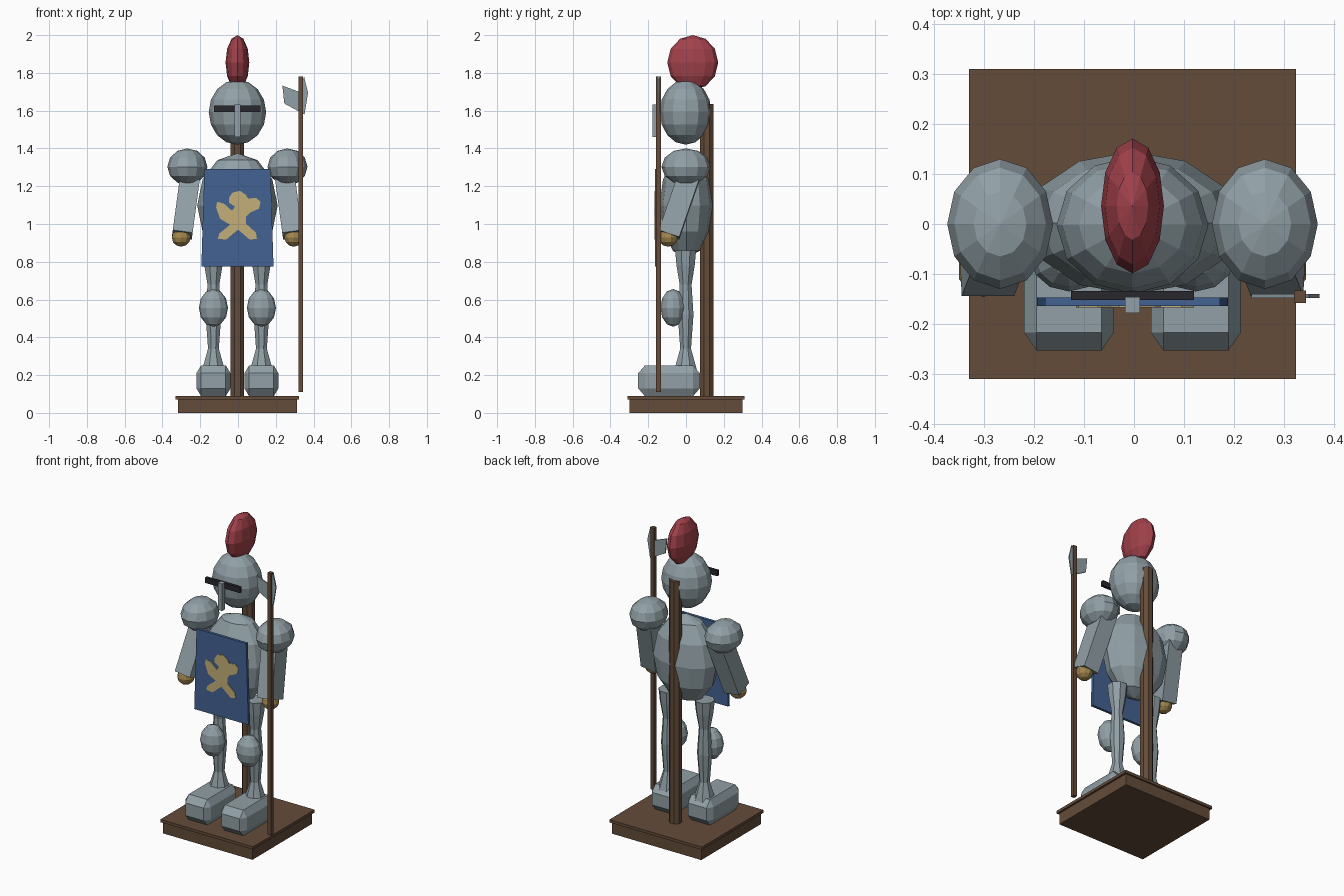
import bpy, bmesh, math
from mathutils import Vector, Matrix

if "Cube" in bpy.data.objects:
    bpy.data.objects.remove(bpy.data.objects["Cube"])

CX = -0.003  # symmetry axis of the figure


def mat(name, rgb):
    m = bpy.data.materials.new(name)
    m.diffuse_color = (*rgb, 1)
    m.use_nodes = True
    m.node_tree.nodes["Principled BSDF"].inputs["Base Color"].default_value = m.diffuse_color
    return m


STEEL = mat("steel", (0.283, 0.352, 0.381))
WOOD = mat("dark_wood", (0.127, 0.072, 0.041))
BLUE = mat("blue_cloth", (0.056, 0.122, 0.295))
TAN = mat("pale_gold", (0.546, 0.428, 0.188))
GOLD = mat("glove_gold", (0.352, 0.235, 0.075))
RED = mat("plume_red", (0.36, 0.053, 0.07))
BLACK = mat("visor_black", (0.021, 0.021, 0.027))


def finish(name, bm, material):
    bmesh.ops.recalc_face_normals(bm, faces=bm.faces)
    me = bpy.data.meshes.new(name)
    bm.to_mesh(me)
    bm.free()
    me.materials.append(material)
    ob = bpy.data.objects.new(name, me)
    bpy.context.collection.objects.link(ob)
    return ob


def ball(name, c, r, material, seg=12, rings=6):
    bm = bmesh.new()
    bmesh.ops.create_uvsphere(bm, u_segments=seg, v_segments=rings, radius=1)
    bmesh.ops.transform(bm, matrix=Matrix.Translation(c) @ Matrix.Diagonal((*r, 1)), verts=bm.verts)
    return finish(name, bm, material)


def box(name, lo, hi, material):
    bm = bmesh.new()
    bmesh.ops.create_cube(bm, size=1)
    for v in bm.verts:
        v.co = [lo[i] + (v.co[i] + 0.5) * (hi[i] - lo[i]) for i in range(3)]
    return finish(name, bm, material)


def plate(name, pts, y0, y1, material):
    """Extrude an x-z outline from y0 to y1."""
    bm = bmesh.new()
    f = bm.faces.new([bm.verts.new((x, y0, z)) for x, z in pts])
    new = bmesh.ops.extrude_face_region(bm, geom=[f])["geom"]
    bmesh.ops.translate(bm, vec=(0, y1 - y0, 0), verts=[g for g in new if isinstance(g, bmesh.types.BMVert)])
    return finish(name, bm, material)


def lathe(name, c, profile, sides, material):
    """Rings of (radius, z) joined and capped."""
    bm = bmesh.new()
    rings = []
    for r, z in profile:
        rings.append([bm.verts.new((c[0] + r * math.cos(a), c[1] + r * math.sin(a), z))
                      for a in (2 * math.pi * (k + 0.5) / sides for k in range(sides))])
    for a, b in zip(rings, rings[1:]):
        for k in range(sides):
            n = (k + 1) % sides
            bm.faces.new((a[k], a[n], b[n], b[k]))
    bm.faces.new(rings[0])
    bm.faces.new(rings[-1])
    return finish(name, bm, material)


def chamfered_box(name, c, h, d, material):
    """Box with a separate chamfer depth on each axis."""
    bm = bmesh.new()
    for sx in (-1, 1):
        for sy in (-1, 1):
            for sz in (-1, 1):
                for full in range(3):
                    p = [h[i] - (0 if i == full else d[i]) for i in range(3)]
                    bm.verts.new((c[0] + sx * p[0], c[1] + sy * p[1], c[2] + sz * p[2]))
    bmesh.ops.convex_hull(bm, input=bm.verts)
    bmesh.ops.dissolve_limit(bm, angle_limit=0.01, verts=bm.verts, edges=bm.edges)
    return finish(name, bm, material)


def limb_box(name, top, bottom, w, d, material):
    """Rectangular bar along the line from top to bottom."""
    top, bottom = Vector(top), Vector(bottom)
    z = (top - bottom).normalized()
    y = (Vector((0, 1, 0)) - z * z.y).normalized()
    x = y.cross(z)
    bm = bmesh.new()
    bmesh.ops.create_cube(bm, size=1)
    mid = (top + bottom) / 2
    for v in bm.verts:
        v.co = mid + x * v.co.x * w + y * v.co.y * d + z * v.co.z * (top - bottom).length
    return finish(name, bm, material)


# Display base and support post
box("base_block", (CX - 0.315, -0.30, 0), (CX + 0.315, 0.30, 0.075), WOOD)
box("base_lip", (CX - 0.327, -0.31, 0.072), (CX + 0.327, 0.31, 0.09), WOOD)
lathe("support_post", (CX, 0.109), [(0.039, 0.088), (0.039, 1.635)], 8, WOOD)

# Torso, helmet and plume
ball("torso", (CX, 0.002, 1.098), (0.213, 0.143, 0.277), STEEL)
ball("helmet", (CX, -0.002, 1.592), (0.152, 0.137, 0.172), STEEL, 12, 8)
ball("plume", (CX, 0.036, 1.855), (0.063, 0.135, 0.145), RED)
box("visor_slit", (CX - 0.123, -0.152, 1.593), (CX + 0.123, -0.134, 1.628), BLACK)
box("nose_guard", (CX - 0.015, -0.178, 1.46), (CX + 0.015, -0.146, 1.632), STEEL)

# Limbs, both sides
for side, s in (("left", -1), ("right", 1)):
    ball(side + "_shoulder", (CX + s * 0.265, 0, 1.303), (0.106, 0.13, 0.097), STEEL)
    limb_box(side + "_arm", (CX + s * 0.247, 0.026, 1.28), (CX + s * 0.292, -0.09, 0.943),
             0.106, 0.115, STEEL)
    ball(side + "_hand", (CX + s * 0.298, -0.094, 0.928), (0.052, 0.052, 0.048), GOLD, 10, 6)
    leg_x = CX + s * 0.127
    lathe(side + "_leg", (leg_x, -0.002),
          [(0.06, 0.86), (0.052, 0.78), (0.034, 0.68), (0.045, 0.52), (0.031, 0.34), (0.064, 0.23)],
          8, STEEL)
    ball(side + "_knee", (leg_x, -0.068, 0.556), (0.077, 0.067, 0.1), STEEL)
    chamfered_box(side + "_boot", (leg_x, -0.09, 0.17), (0.09, 0.163, 0.082), (0.025, 0.036, 0.042), STEEL)

# Tabard with its painted charge
plate("tabard", [(CX - 0.175, 1.29), (CX + 0.175, 1.29), (CX + 0.191, 0.775), (CX - 0.191, 0.775)],
      -0.164, -0.147, BLUE)
plate("tabard_charge", [
    (-0.03, 1.166), (0.01, 1.176), (0.042, 1.155), (0.053, 1.134), (0.095, 1.139), (0.12, 1.118),
    (0.111, 1.081), (0.063, 1.06), (0.042, 1.039), (0.042, 1.002), (0.095, 0.954), (0.1, 0.922),
    (0.063, 0.917), (0, 0.97), (-0.063, 0.917), (-0.106, 0.922), (-0.1, 0.949), (-0.042, 0.996),
    (-0.095, 1.028), (-0.116, 1.086), (-0.111, 1.118), (-0.074, 1.108), (-0.032, 1.07),
    (-0.016, 1.092), (-0.048, 1.113), (-0.048, 1.139)], -0.167, -0.1635, TAN)

# Pole axe
box("axe_shaft", (0.32, -0.158, 0.11), (0.344, -0.133, 1.78), WOOD)
plate("axe_blade", [(0.235, 1.733), (0.322, 1.70), (0.35, 1.78), (0.371, 1.695),
                    (0.352, 1.58), (0.322, 1.596), (0.245, 1.638)], -0.148, -0.14, STEEL)
